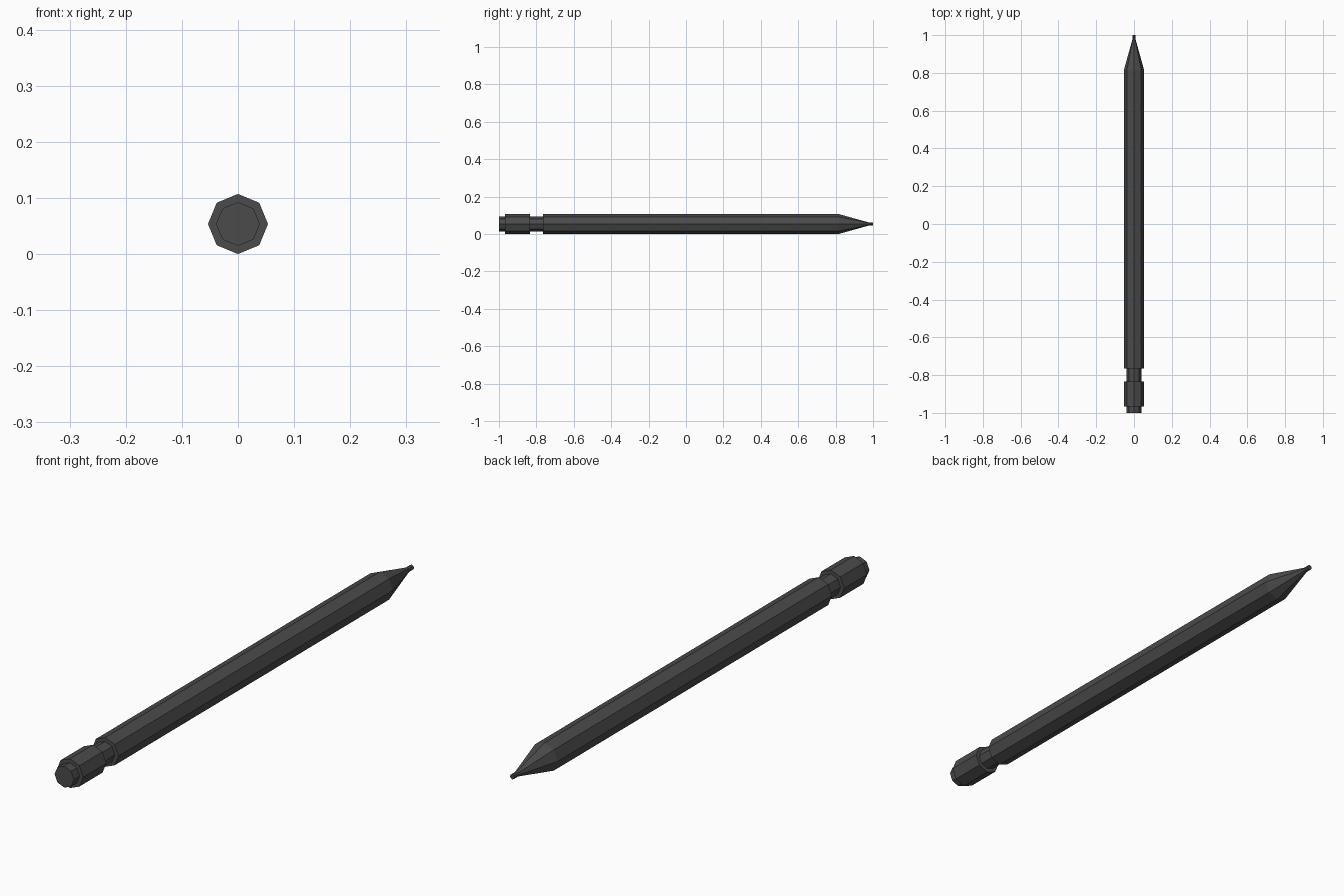
import bpy, bmesh
from math import cos, sin, tau

if "Cube" in bpy.data.objects:
    bpy.data.objects.remove(bpy.data.objects["Cube"])

SIDES = 8
R = 0.0535      # barrel radius, corner on top
NECK = 0.039    # groove and end plug radius
TIP = 0.009

dark = bpy.data.materials.new("dark_grey")
dark.diffuse_color = (0.07, 0.07, 0.07, 1)
dark.use_nodes = True
dark.node_tree.nodes["Principled BSDF"].inputs["Base Color"].default_value = dark.diffuse_color


def lathe(name, profile, cap_start=False, cap_end=False):
    """Eight-sided flat part along y from (y, radius) pairs."""
    bm = bmesh.new()
    rings = [[bm.verts.new((r * cos(tau * i / SIDES), y, R + r * sin(tau * i / SIDES)))
              for i in range(SIDES)] for y, r in profile]
    for a, b in zip(rings, rings[1:]):
        for i in range(SIDES):
            j = (i + 1) % SIDES
            bm.faces.new((a[i], b[i], b[j], a[j]))
    if cap_start:
        bm.faces.new(rings[0])
    if cap_end:
        bm.faces.new(rings[-1][::-1])
    mesh = bpy.data.meshes.new(name)
    bm.to_mesh(mesh)
    bm.free()
    mesh.materials.append(dark)
    obj = bpy.data.objects.new(name, mesh)
    bpy.context.collection.objects.link(obj)
    return obj


# End plug
lathe("end_plug", [(-1.0, NECK), (-0.967, NECK)], cap_start=True)
# Collar with its two shoulders
lathe("collar", [(-0.967, NECK), (-0.967, R), (-0.834, R), (-0.834, NECK)])
# Recessed groove
lathe("groove", [(-0.834, NECK), (-0.764, NECK)])
# Long barrel with rear shoulder
lathe("barrel", [(-0.764, NECK), (-0.764, R), (0.815, R)])
# Tapered nose
lathe("nose_cone", [(0.815, R), (0.975, TIP)])
# Writing point
lathe("point", [(0.975, TIP), (1.0, TIP)], cap_end=True)
